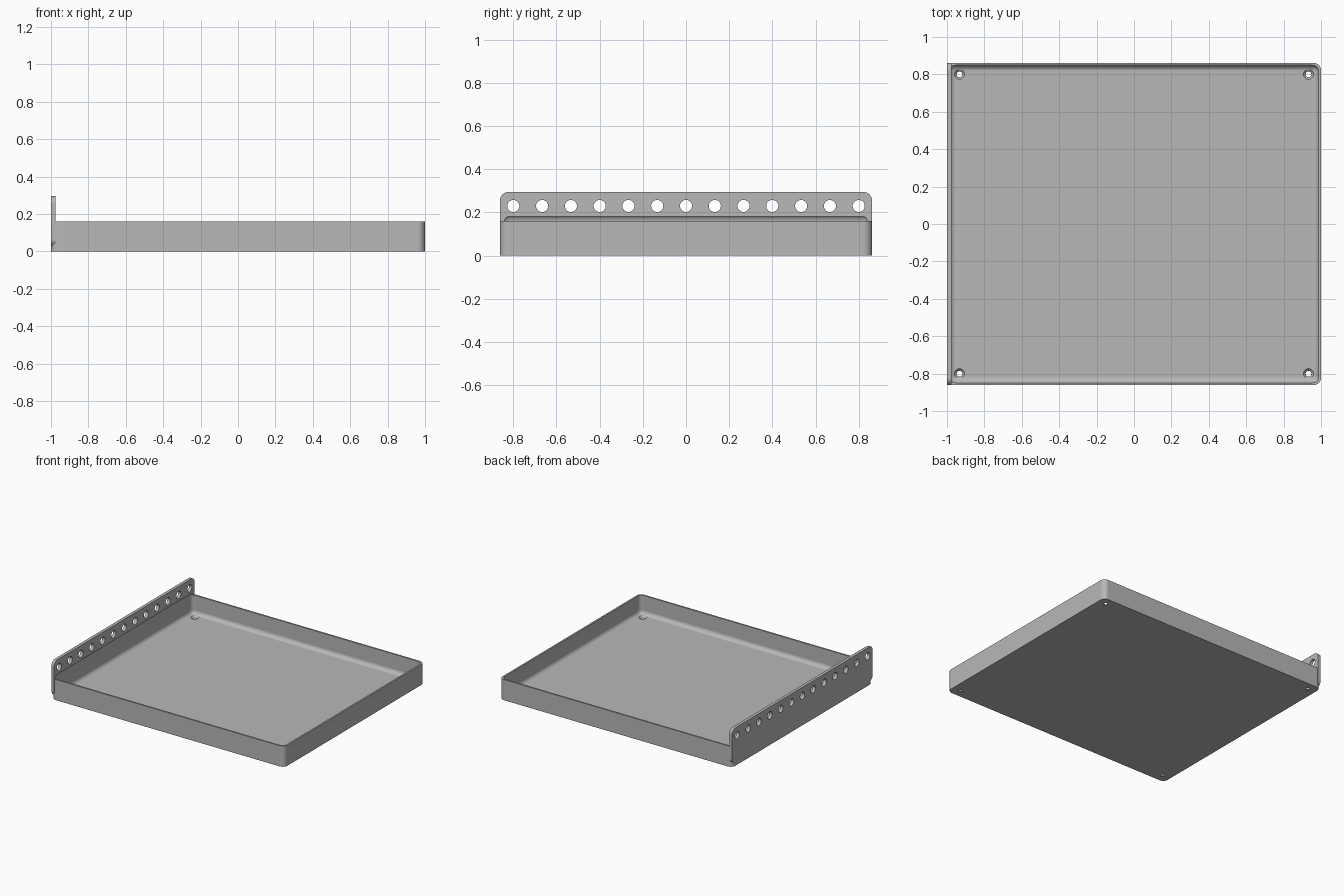
import bpy
import bmesh
import math
from mathutils import Matrix, Vector

if "Cube" in bpy.data.objects:
    bpy.data.objects.remove(bpy.data.objects["Cube"], do_unlink=True)

grey = bpy.data.materials.new("light grey")
grey.use_nodes = True
GREY = (0.48, 0.48, 0.48, 1)
grey.diffuse_color = GREY
grey.node_tree.nodes["Principled BSDF"].inputs["Base Color"].default_value = GREY


def finish(bm, name):
    mesh = bpy.data.meshes.new(name)
    bm.to_mesh(mesh)
    bm.free()
    mesh.materials.append(grey)
    obj = bpy.data.objects.new(name, mesh)
    bpy.context.collection.objects.link(obj)
    return obj


def rounded_box(name, low, high, radius, axis=None):
    """Box with edges along one axis rounded, or all edges if axis is None."""
    low, high = Vector(low), Vector(high)
    bm = bmesh.new()
    bmesh.ops.create_cube(bm, size=1)
    bmesh.ops.scale(bm, vec=high - low, verts=bm.verts)
    bmesh.ops.translate(bm, vec=(low + high) / 2, verts=bm.verts)

    def along(edge):
        d = edge.verts[0].co - edge.verts[1].co
        return axis is None or abs(d[axis]) > 0.9 * d.length
    edges = [e for e in bm.edges if along(e)]
    bmesh.ops.bevel(bm, geom=edges, offset=radius, segments=8,
                    profile=0.5, affect='EDGES')
    return finish(bm, name)


def add_cone(bm, centre, r1, r2, depth, rotation=Matrix()):
    bmesh.ops.create_cone(bm, cap_ends=True, segments=32, radius1=r1, radius2=r2,
                          depth=depth, matrix=Matrix.Translation(centre) @ rotation)


def combine(target, other, operation):
    mod = target.modifiers.new("combine", 'BOOLEAN')
    mod.operation = operation
    mod.solver = 'EXACT'
    mod.object = other
    bpy.context.view_layer.objects.active = target
    bpy.ops.object.modifier_apply(modifier=mod.name)
    bpy.data.objects.remove(other, do_unlink=True)


HALF_Y = 0.862
WALL = 0.013
FLOOR = 0.015

# Tray block with rounded upright corners
tray = rounded_box("tray", (-1, -HALF_Y, 0), (1, HALF_Y, 0.16), 0.04, axis=2)

# Tall mounting plate along the right side
plate = rounded_box("mounting_plate", (-1, -HALF_Y, 0.025),
                    (-0.976, HALF_Y, 0.295), 0.04, axis=0)
combine(tray, plate, 'UNION')

# Hollow interior with rounded edges, biting slightly into the plate
cavity = rounded_box("cavity_cutter", (WALL - 1, WALL - HALF_Y, FLOOR),
                     (1 - WALL, HALF_Y - WALL, 0.19), 0.032)
combine(tray, cavity, 'DIFFERENCE')

# Row of holes through the plate
bm = bmesh.new()
turn = Matrix.Rotation(math.pi / 2, 4, 'Y')
for i in range(13):
    add_cone(bm, (-0.988, -0.8 + i * 1.6 / 12, 0.23), 0.028, 0.028, 0.1, turn)
combine(tray, finish(bm, "plate_hole_cutter"), 'DIFFERENCE')

# Countersunk screw holes in the floor: shafts first, then the cones
corners = [(x, y) for x in (-0.933, 0.933) for y in (-0.8, 0.8)]
for r1, r2, low, high in ((0.015, 0.015, -0.05, 0.05),
                          (0.013, 0.031, 0.001, 0.019)):
    bm = bmesh.new()
    for x, y in corners:
        add_cone(bm, (x, y, (low + high) / 2), r1, r2, high - low)
    combine(tray, finish(bm, "screw_hole_cutter"), 'DIFFERENCE')

# Smooth rounded parts while keeping flat faces flat
bpy.ops.object.select_all(action='DESELECT')
tray.select_set(True)
bpy.context.view_layer.objects.active = tray
bpy.ops.object.shade_smooth_by_angle(angle=math.radians(30))
normals = tray.modifiers.new("even_normals", 'WEIGHTED_NORMAL')
normals.keep_sharp = True
